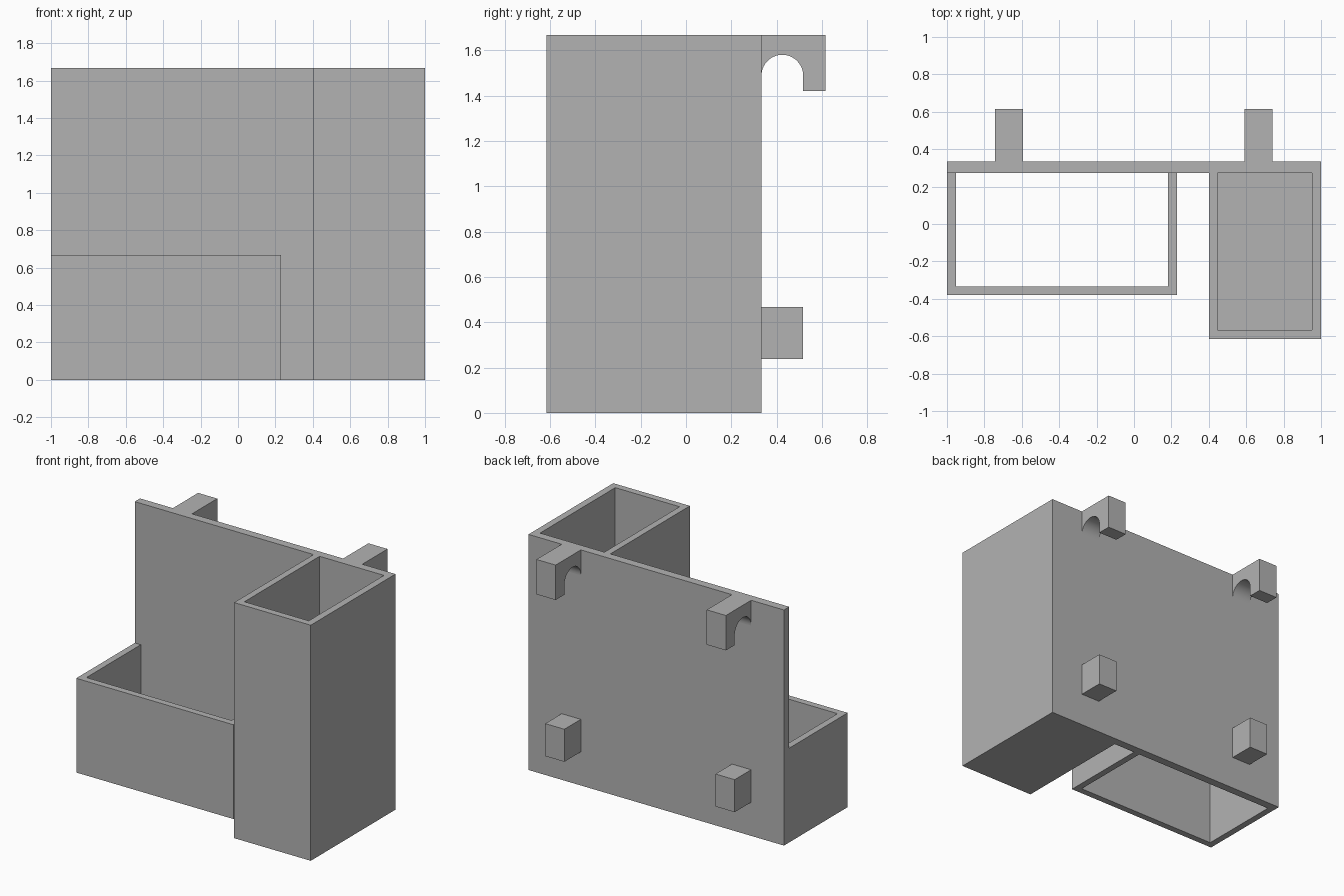
import bpy, bmesh, math
from mathutils import Vector

if "Cube" in bpy.data.objects:
    bpy.data.objects.remove(bpy.data.objects["Cube"])

grey = bpy.data.materials.new("plain grey")
grey.diffuse_color = (0.45, 0.45, 0.45, 1)
grey.use_nodes = True
grey.node_tree.nodes["Principled BSDF"].inputs["Base Color"].default_value = grey.diffuse_color

H = 1.667                    # panel height
PANEL_F, PANEL_B = 0.274, 0.333
TRAY_H = 0.667


def prism(name, profile, offset, sweep):
    """Closed solid: a flat profile (3D points) swept along a vector."""
    bm = bmesh.new()
    face = bm.faces.new([bm.verts.new(Vector(p) + Vector(offset)) for p in profile])
    ext = bmesh.ops.extrude_face_region(bm, geom=[face], use_keep_orig=True)
    verts = [g for g in ext["geom"] if isinstance(g, bmesh.types.BMVert)]
    bmesh.ops.translate(bm, verts=verts, vec=sweep)
    bmesh.ops.recalc_face_normals(bm, faces=bm.faces)
    mesh = bpy.data.meshes.new(name)
    bm.to_mesh(mesh)
    bm.free()
    mesh.materials.append(grey)
    obj = bpy.data.objects.new(name, mesh)
    bpy.context.collection.objects.link(obj)
    return obj


def box(name, x0, x1, y0, y1, z0, z1):
    return prism(name, [(x0, y0, 0), (x1, y0, 0), (x1, y1, 0), (x0, y1, 0)],
                 (0, 0, z0), (0, 0, z1 - z0))


# Back panel, running up to the tall holder
box("back_panel", -1, 0.4, PANEL_F, PANEL_B, 0, H)

# Tall holder: closed floor, open top made by sinking an inner rim
holder = box("tall_holder", 0.4, 1, -0.615, PANEL_B, 0, H)
bm = bmesh.new()
bm.from_mesh(holder.data)
top = max(bm.faces, key=lambda f: f.calc_center_median().z)
bmesh.ops.inset_individual(bm, faces=[top], thickness=0.02)
inner = {(0, 0): (0.447, -0.567), (1, 0): (0.951, -0.567),
         (0, 1): (0.447, PANEL_F), (1, 1): (0.951, PANEL_F)}
for v in top.verts:
    v.co.x, v.co.y = inner[(int(v.co.x > 0.7), int(v.co.y > 0))]
ext = bmesh.ops.extrude_face_region(bm, geom=[top])
bmesh.ops.translate(bm, vec=(0, 0, 0.05 - H),
                    verts=[g for g in ext["geom"] if isinstance(g, bmesh.types.BMVert)])
if top.is_valid:
    bmesh.ops.delete(bm, geom=[top], context="FACES_ONLY")
bmesh.ops.recalc_face_normals(bm, faces=bm.faces)
bm.to_mesh(holder.data)
bm.free()

# Low bottomless tray: U-shaped wall in front of the panel
prism("open_tray", [(-1, PANEL_F, 0), (-1, -0.38, 0), (0.23, -0.38, 0), (0.23, PANEL_F, 0),
                    (0.183, PANEL_F, 0), (0.183, -0.333, 0), (-0.953, -0.333, 0),
                    (-0.953, PANEL_F, 0)], (0, 0, 0), (0, 0, TRAY_H))

# Rail hooks and spacer pegs on the back
R, ARCH_Z = 0.092, 1.488
cy = PANEL_B + R
arch = [(0, cy + R * math.cos(math.pi * i / 32), ARCH_Z + R * math.sin(math.pi * i / 32))
        for i in range(33)]
hook = [(0, PANEL_B, H), (0, 0.615, H), (0, 0.615, 1.42), (0, cy + R, 1.42)] + arch
for side, x in (("left", -0.743), ("right", 0.59)):
    obj = prism(side + "_hook", hook, (x, 0, 0), (0.15, 0, 0))
    bpy.context.view_layer.objects.active = obj
    obj.select_set(True)
    bpy.ops.object.shade_smooth_by_angle(angle=math.radians(30))
    obj.select_set(False)
    box(side + "_spacer_peg", x, x + 0.15, PANEL_B, cy + R, 0.238, 0.468)
